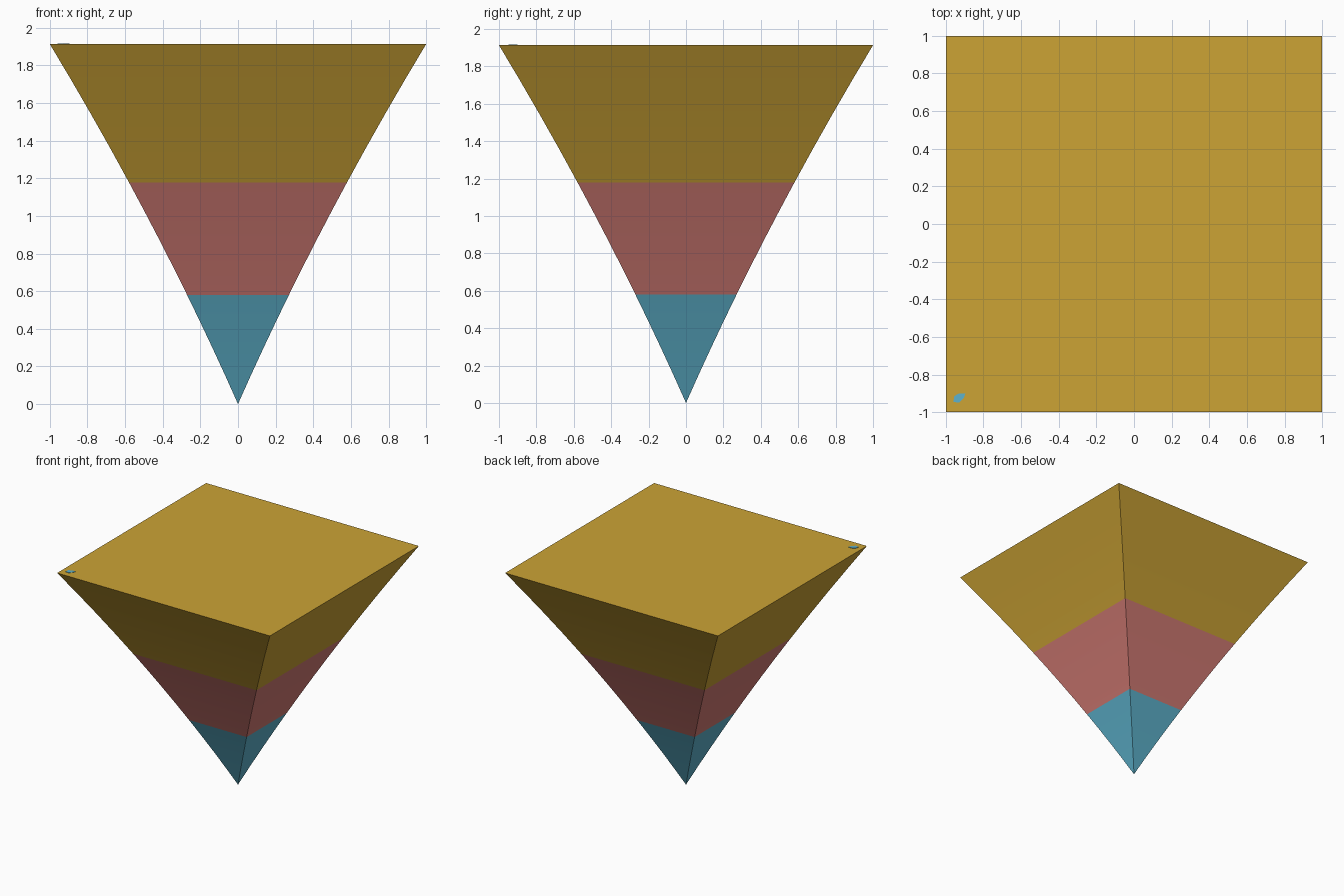
import bpy, bmesh, math

if "Cube" in bpy.data.objects:
    bpy.data.objects.remove(bpy.data.objects["Cube"])

H = 1.913                 # overall height
CUTS = (0.58, 1.178)      # colour band heights


def srgb(r, g, b):
    return [((c / 255 + 0.055) / 1.055) ** 2.4 for c in (r, g, b)] + [1.0]


def material(name, rgb):
    m = bpy.data.materials.new(name)
    m.diffuse_color = srgb(*rgb)
    m.use_nodes = True
    m.node_tree.nodes["Principled BSDF"].inputs["Base Color"].default_value = m.diffuse_color
    return m


BLUE = material("sky blue", (94, 178, 204))
PINK = material("dusty pink", (210, 123, 116))
GOLD = material("gold", (204, 163, 53))


def half_width(z):
    # slightly flaring side, reaching 1 at the top
    return 0.442 * z + (1 / H - 0.442) / H * z * z


def add_object(name, bm, mats):
    me = bpy.data.meshes.new(name)
    bm.normal_update()
    bm.to_mesh(me)
    bm.free()
    for m in mats:
        me.materials.append(m)
    ob = bpy.data.objects.new(name, me)
    bpy.context.collection.objects.link(ob)
    return ob


# Inverted pyramid: square rings stacked from the tip, banded by height
bm = bmesh.new()
levels = []
for a, b in zip((0,) + CUTS, CUTS + (H,)):
    levels += [a + (b - a) * i / 4 for i in range(1, 5)]
tip = bm.verts.new((0, 0, 0))
prev = None
for z in levels:
    w = half_width(z)
    ring = [bm.verts.new((sx * w, sy * w, z))
            for sx, sy in ((-1, -1), (1, -1), (1, 1), (-1, 1))]
    for i in range(4):
        j = (i + 1) % 4
        if prev:
            bm.faces.new((prev[i], prev[j], ring[j], ring[i]))
        else:
            bm.faces.new((tip, ring[j], ring[i]))
    prev = ring
bm.faces.new(prev)
bmesh.ops.recalc_face_normals(bm, faces=bm.faces)
for f in bm.faces:
    f.material_index = sum(f.calc_center_median().z > c for c in CUTS)
body = add_object("inverted_pyramid", bm, (BLUE, PINK, GOLD))
bpy.context.view_layer.objects.active = body
body.select_set(True)
bpy.ops.object.shade_smooth_by_angle(angle=math.radians(30))

# Small blue fleck lying on the top near the front left corner
bm = bmesh.new()
outline = [(-0.96, -0.945), (-0.93, -0.95), (-0.905, -0.925),
           (-0.895, -0.9), (-0.93, -0.9), (-0.955, -0.915)]
fleck = bm.faces.new([bm.verts.new((x, y, H)) for x, y in outline])
out = bmesh.ops.extrude_face_region(bm, geom=[fleck])
for v in out["geom"]:
    if isinstance(v, bmesh.types.BMVert):
        v.co.z += 0.003
bmesh.ops.recalc_face_normals(bm, faces=bm.faces)
add_object("corner_fleck", bm, (BLUE,))
